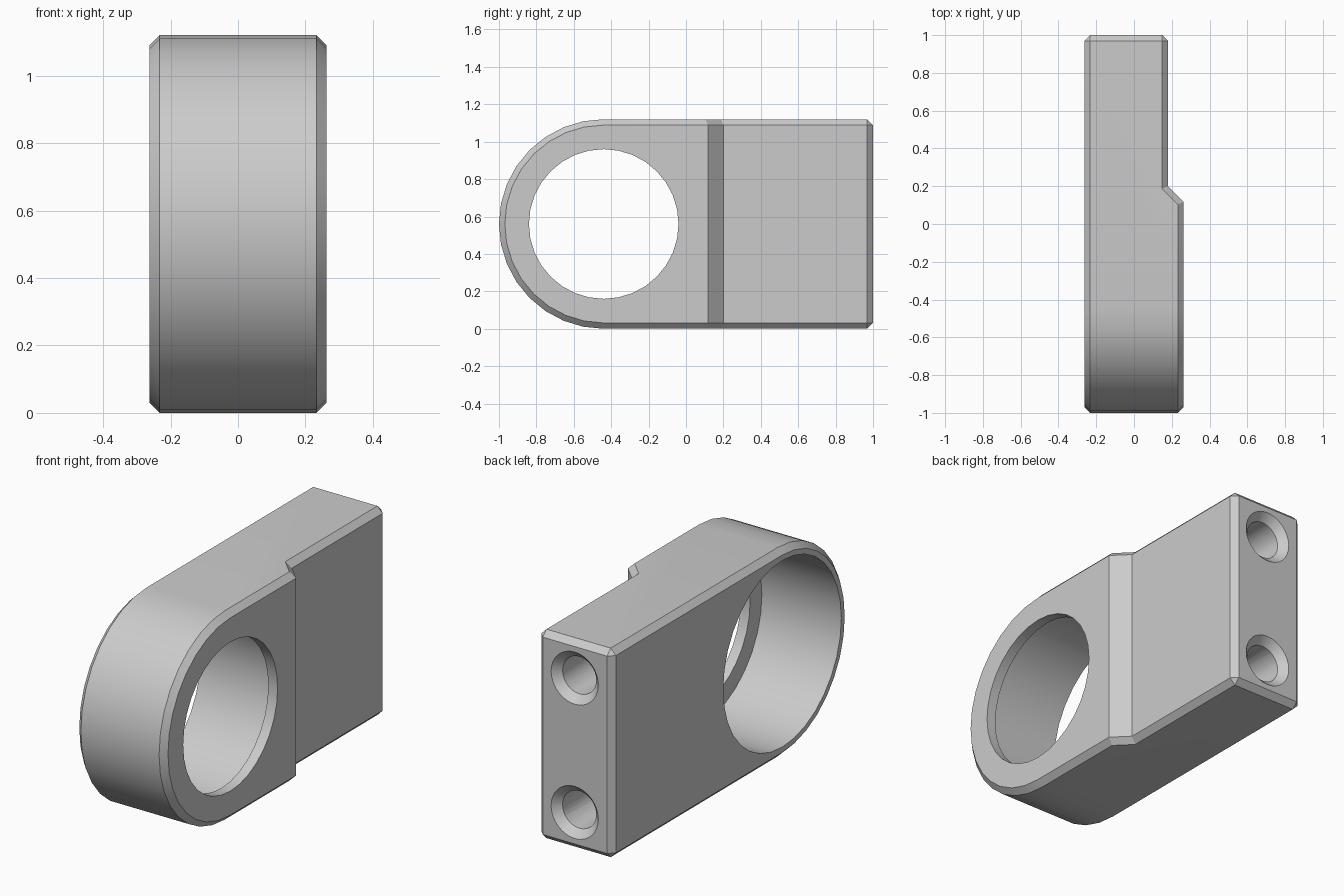
import bpy, bmesh
from math import pi, sin, cos, radians
from mathutils import Vector, Matrix

cube = bpy.data.objects.get("Cube")
if cube:
    bpy.data.objects.remove(cube, do_unlink=True)

HALF = 0.263            # half thickness
R = 0.56                # radius of the rounded end
AXIS_Y, AXIS_Z = R - 1, R

grey = bpy.data.materials.new("plain grey")
grey.use_nodes = True
colour = (0.6, 0.6, 0.6, 1)
grey.diffuse_color = colour
grey.node_tree.nodes["Principled BSDF"].inputs["Base Color"].default_value = colour


def prism(name, points, push):
    """Extrude a closed outline of 3D points along a vector."""
    bm = bmesh.new()
    face = bm.faces.new([bm.verts.new(p) for p in points])
    new = bmesh.ops.extrude_face_region(bm, geom=[face])["geom"]
    bmesh.ops.translate(bm, vec=Vector(push),
                        verts=[v for v in new if isinstance(v, bmesh.types.BMVert)])
    bmesh.ops.recalc_face_normals(bm, faces=bm.faces)
    return finish(name, bm)


def cone(name, r1, r2, start, end):
    """Cylinder or cone between two points."""
    a, b = Vector(start), Vector(end)
    turn = (b - a).to_track_quat('Z', 'Y').to_matrix().to_4x4()
    bm = bmesh.new()
    bmesh.ops.create_cone(bm, cap_ends=True, segments=32, radius1=r1, radius2=r2,
                          depth=(b - a).length,
                          matrix=Matrix.Translation((a + b) / 2) @ turn)
    return finish(name, bm)


def finish(name, bm):
    mesh = bpy.data.meshes.new(name)
    bm.to_mesh(mesh)
    bm.free()
    mesh.materials.append(grey)
    ob = bpy.data.objects.new(name, mesh)
    bpy.context.collection.objects.link(ob)
    return ob


def apply(ob, mod):
    bpy.context.view_layer.objects.active = ob
    bpy.ops.object.modifier_apply(modifier=mod.name)


def cut(ob, cutter):
    mod = ob.modifiers.new("cut", 'BOOLEAN')
    mod.operation, mod.solver, mod.object = 'DIFFERENCE', 'EXACT', cutter
    apply(ob, mod)
    bpy.data.objects.remove(cutter, do_unlink=True)


# Body: square back end, rounded front end
outline = [(-HALF, 1, 0), (-HALF, 1, 2 * R)]
for i in range(17):
    a = pi / 2 + pi * i / 16
    outline.append((-HALF, AXIS_Y + R * cos(a), AXIS_Z + R * sin(a)))
body = prism("clamp_body", outline, (2 * HALF, 0, 0))

# Slanted step that thins the back half
step = [(0.18, 1.2), (0.18, 0.2), (0.36, 0.02), (0.36, 1.2)]
cut(body, prism("step_cutter", [(x, y, -0.2) for x, y in step], (0, 0, 1.6)))

# Chamfer the square edges only
bevel = body.modifiers.new("chamfer", 'BEVEL')
bevel.width, bevel.segments = 0.031, 1
bevel.limit_method, bevel.angle_limit = 'ANGLE', radians(60)
apply(body, bevel)

# Wide bore with a thin lip on the left side
for radius, x0, x1 in ((0.5, -0.4, HALF - 0.055), (0.4, 0, 0.4)):
    cut(body, cone("bore_cutter", radius, radius,
                   (x0, AXIS_Y, AXIS_Z), (x1, AXIS_Y, AXIS_Z)))

# Two countersunk screw holes in the back end
for z in (AXIS_Z - 0.36, AXIS_Z + 0.36):
    cut(body, cone("screw_cutter", 0.1, 0.1, (-0.04, 1.1, z), (-0.04, 0.45, z)))
    cut(body, cone("sink_cutter", 0.16, 0.1, (-0.04, 1.02, z), (-0.04, 0.96, z)))

# Smooth rounds, sharp edges
bpy.ops.object.select_all(action='DESELECT')
body.select_set(True)
bpy.context.view_layer.objects.active = body
bpy.ops.object.shade_smooth_by_angle(angle=radians(25))
